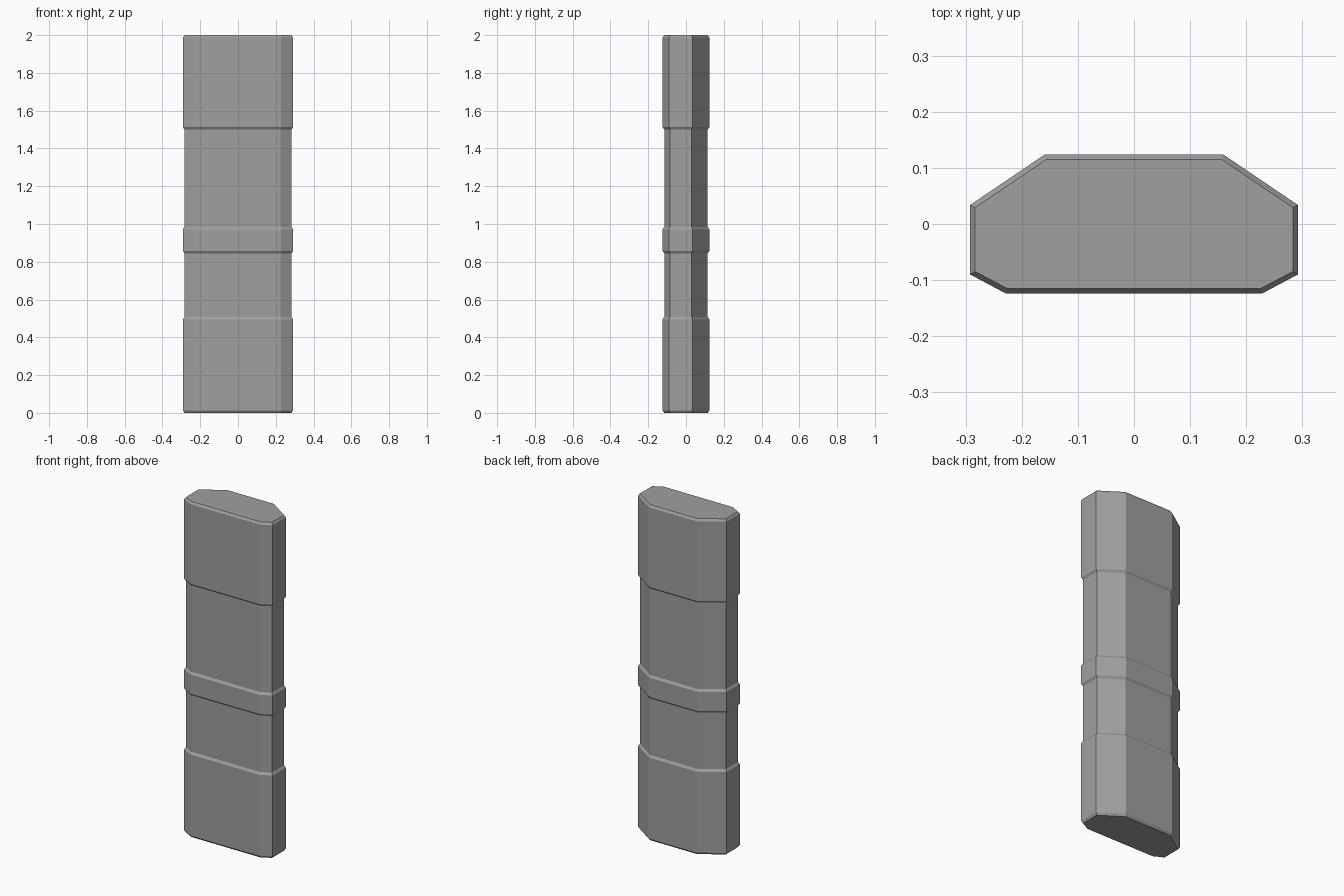
import bpy
import bmesh
from mathutils import Vector

cube = bpy.data.objects.get("Cube")
if cube:
    bpy.data.objects.remove(cube, do_unlink=True)

# Plain grey finish
grey = bpy.data.materials.new("grey")
grey.use_nodes = True
colour = (0.35, 0.35, 0.35, 1)
grey.diffuse_color = colour
grey.node_tree.nodes["Principled BSDF"].inputs["Base Color"].default_value = colour

# Eight-sided cross-section: right half, mirrored, counter-clockwise
half = [(0.228, -0.124), (0.292, -0.09), (0.292, 0.034), (0.159, 0.124)]
section = [Vector(p) for p in half] + [Vector((-x, y)) for x, y in reversed(half)]


def inset(points, d):
    """Move every side of a convex outline inward by d."""
    result = []
    for i, p in enumerate(points):
        a = (p - points[i - 1]).normalized()
        b = (points[(i + 1) % len(points)] - p).normalized()
        na, nb = Vector((-a.y, a.x)), Vector((-b.y, b.x))
        result.append(p + (na + nb) * d / (1 + na.dot(nb)))
    return result


def loft(name, levels, material):
    """Skin the section through (height, inset) levels and cap both ends."""
    bm = bmesh.new()
    rings = [[bm.verts.new((p.x, p.y, z)) for p in inset(section, d)] for z, d in levels]
    n = len(section)
    for low, high in zip(rings, rings[1:]):
        for i in range(n):
            j = (i + 1) % n
            bm.faces.new((low[i], low[j], high[j], high[i]))
    bm.faces.new(rings[0][::-1])
    bm.faces.new(rings[-1])
    mesh = bpy.data.meshes.new(name)
    bm.to_mesh(mesh)
    bm.free()
    mesh.materials.append(material)
    obj = bpy.data.objects.new(name, mesh)
    bpy.context.collection.objects.link(obj)
    return obj


# Raised lower end, middle band and upper end, with recessed lengths between
bevel, recess = 0.013, 0.009
levels = []
for bottom, top in ((0, 0.508), (0.845, 0.985), (1.5, 2)):
    levels += [(bottom, recess), (bottom + bevel, 0), (top - bevel, 0), (top, recess)]

loft("banded_handle", levels, grey)
